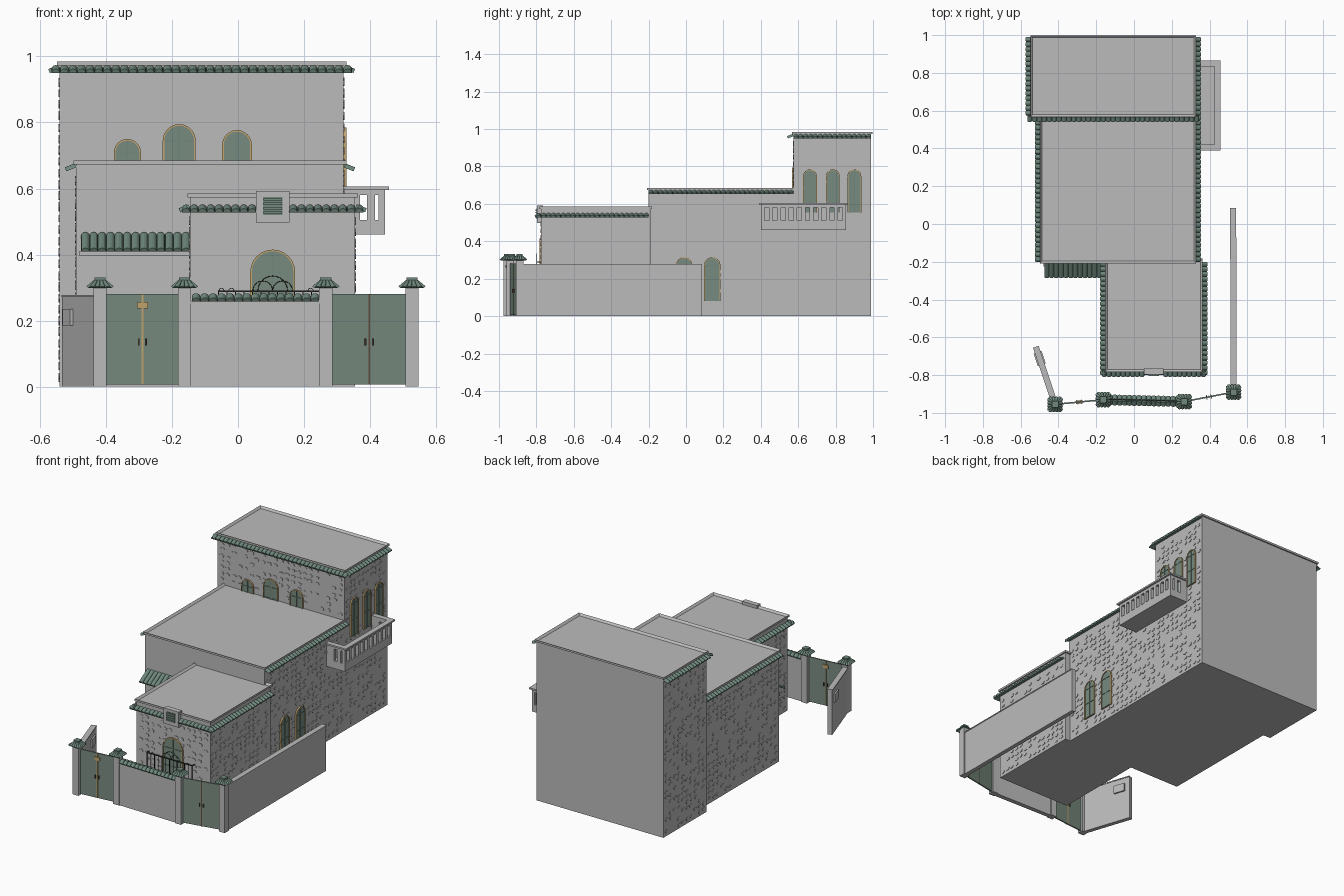
import bpy, bmesh, math, random
from mathutils import Vector, Matrix

random.seed(4)
cube = bpy.data.objects.get("Cube")
if cube:
    bpy.data.objects.remove(cube, do_unlink=True)


def material(name, r, g, b):
    m = bpy.data.materials.new(name)
    m.use_nodes = True
    m.diffuse_color = (r, g, b, 1)
    m.node_tree.nodes["Principled BSDF"].inputs["Base Color"].default_value = (r, g, b, 1)
    return m


WALL = material("grey_plaster", .5, .5, .5)
GREEN = material("sage_green", .19, .26, .215)
TILE = material("tile_green", .16, .25, .205)
GOLD = material("gold_trim", .55, .38, .16)
BROWN = material("dark_brown", .12, .07, .04)
IRON = material("black_iron", .03, .03, .03)
UP = Vector((0, 0, 1))


def make(name, bm, mat):
    bmesh.ops.recalc_face_normals(bm, faces=bm.faces)
    me = bpy.data.meshes.new(name)
    bm.to_mesh(me)
    bm.free()
    me.materials.append(mat)
    ob = bpy.data.objects.new(name, me)
    bpy.context.collection.objects.link(ob)
    return ob


def add_box(bm, lo, hi, frame=Matrix()):
    lo, hi = Vector(lo), Vector(hi)
    m = frame @ Matrix.Translation((lo + hi) / 2) @ Matrix.Diagonal((*(hi - lo), 1))
    return bmesh.ops.create_cube(bm, size=1, matrix=m)["verts"]


def boxes(name, mat, *pairs, frame=Matrix()):
    bm = bmesh.new()
    for lo, hi in pairs:
        add_box(bm, lo, hi, frame)
    return make(name, bm, mat)


def facing(origin, out):
    """Frame with x along the wall, y outward and z up."""
    out = Vector(out).normalized()
    u = UP.cross(out)
    m = Matrix((u, out, UP)).transposed().to_4x4()
    m.translation = origin
    return m


def add_prism(bm, frame, pts, y0, y1):
    a = [bm.verts.new(frame @ Vector((x, y0, z))) for x, z in pts]
    b = [bm.verts.new(frame @ Vector((x, y1, z))) for x, z in pts]
    n = len(pts)
    bm.faces.new(a)
    bm.faces.new(b)
    for i in range(n):
        bm.faces.new((a[i], a[(i + 1) % n], b[(i + 1) % n], b[i]))


# Building blocks with a recessed roof and a projecting rim
def block(name, x0, x1, y0, y1, top):
    bm = bmesh.new()
    add_box(bm, (x0, y0, 0), (x1, y1, top - .012))
    verts = add_box(bm, (x0 - .008, y0 - .008, top - .012), (x1 + .008, y1 + .008, top))
    face = [f for f in bm.faces if all(v in verts for v in f.verts) and f.calc_center_median().z > top - .001]
    bmesh.ops.inset_region(bm, faces=face, thickness=.03)
    for v in face[0].verts:
        v.co.z -= .022
    make(name, bm, WALL)


block("rear_tower", -.54, .32, .575, .99, .985)
block("middle_block", -.49, .32, -.2, .59, .685)
block("front_block", -.145, .355, -.775, -.19, .585)


# Rows of half-round roof tiles running down from a line a-b
def add_tiles(bm, a, b, out, depth, drop, pitch, taper=1):
    a, b, out = Vector(a), Vector(b), Vector(out)
    mid, u = (a + b) / 2, (b - a).normalized()
    fall = out * depth - UP * drop
    n = (out * drop + UP * depth).normalized()
    count = max(1, round((b - a).length / pitch))
    r = (b - a).length / count / 2
    for i in range(count):
        c = a + u * r * (2 * i + 1)
        top = mid + (c - mid) * taper
        rings = []
        for p, s in ((top, r * taper), (c + fall, r)):
            rings.append([bm.verts.new(p + u * s * math.cos(t * math.pi / 6) + n * s * math.sin(t * math.pi / 6))
                          for t in range(7)])
        for k in range(7):
            j = (k + 1) % 7
            bm.faces.new((rings[0][k], rings[0][j], rings[1][j], rings[1][k]))
        bm.faces.new(rings[0])
        bm.faces.new(rings[1])


def eave(name, *runs, depth=.03, drop=.012, pitch=.026):
    bm = bmesh.new()
    for a, b, out in runs:
        add_tiles(bm, a, b, out, depth, drop, pitch)
    make(name, bm, TILE)


L, R, F, B = (-1, 0, 0), (1, 0, 0), (0, -1, 0), (0, 1, 0)
eave("tower_eaves", ((-.54, .575, .962), (-.54, .99, .962), L), ((.32, .575, .962), (.32, .99, .962), R),
     ((-.565, .575, .962), (.345, .575, .962), F))
eave("middle_eaves", ((-.49, -.2, .664), (-.49, .575, .664), L), ((.32, -.2, .664), (.32, .575, .664), R))
eave("front_eaves", ((-.145, -.8, .54), (-.145, -.2, .54), L), ((.355, -.8, .54), (.355, -.2, .54), R),
     ((-.17, -.775, .54), (.055, -.775, .54), F), ((.155, -.775, .54), (.38, -.775, .54), F))
eave("awning_tiles", ((-.475, -.2, .457), (-.145, -.2, .457), F), depth=.08, drop=.048)
boxes("awning_beam", WALL, ((-.48, -.225, .395), (-.145, -.2, .41)))


# Shallow stones scattered over the rendered walls
def stones(name, origin, out, width, height):
    frame = facing(origin, out)
    bm = bmesh.new()
    nx, nz = int(width / .04), int(height / .034)
    for i in range(nx):
        for k in range(nz):
            if random.random() < .35:
                continue
            cx = ((i + .5 + random.uniform(-.1, .1)) / nx - .5) * width
            cz = (k + .5 + random.uniform(-.1, .1)) / nz * height
            spin = random.random()
            pts = []
            for t in range(5):
                ang, s = math.tau * t / 5 + spin, random.uniform(.7, 1)
                pts.append((cx + .018 * s * math.cos(ang), cz + .013 * s * math.sin(ang)))
            add_prism(bm, frame, pts, -.001, .003)
    make(name, bm, WALL)


stones("tower_right_stones", (.32, .78, .01), R, .4, .93)
stones("tower_left_stones", (-.54, .78, .01), L, .4, .93)
stones("tower_front_stones", (-.11, .575, .69), F, .84, .25)
stones("middle_right_stones", (.32, .19, .01), R, .76, .63)
stones("middle_left_stones", (-.49, .19, .01), L, .76, .63)
stones("front_right_stones", (.355, -.49, .01), R, .56, .51)
stones("front_left_stones", (-.145, -.49, .01), L, .56, .51)
stones("front_face_stones", (.105, -.775, .01), F, .48, .5)


# Arched windows: gold surround, green glass and glazing bars
def arch(w, h):
    r = w / 2
    return [(-r, 0), (r, 0)] + [(r * math.cos(t * math.pi / 12), h - r + r * math.sin(t * math.pi / 12))
                                for t in range(13)][0 if h > w / 2 + .001 else 1:]


def window(name, origin, out, w, h):
    frame = facing(origin, out)
    rim = bmesh.new()
    outer, inner = arch(w, h), arch(w - .01, h - .005)
    n = len(outer)
    rows = [[rim.verts.new(frame @ Vector((x, y, z))) for x, z in pts]
            for pts, y in ((outer, 0), (outer, .009), (inner, .009), (inner, 0))]
    for p, q in zip(rows, rows[1:]):
        for i in range(n):
            j = (i + 1) % n
            rim.faces.new((p[i], p[j], q[j], q[i]))
    make(name + "_surround", rim, GOLD)
    glass = bmesh.new()
    add_prism(glass, frame, arch(w - .008, h - .004), -.002, .005)
    make(name + "_glass", glass, GREEN)
    spring = h - w / 2
    bars = [((-.003, 0, 0), (.003, .008, h - .006))]
    for z in (spring, spring * .5):
        bars.append(((-w / 2 + .006, 0, z - .002), (w / 2 - .006, .008, z + .002)))
    boxes(name + "_bars", TILE, *bars, frame=frame)


for i, (x, w, top) in enumerate(((-.335, .082, .75), (-.178, .1, .795), (-.003, .09, .777))):
    window(f"tower_front_window_{i + 1}", (x, .575, .61), F, w, top - .61)
for i, y in enumerate((.663, .785, .9)):
    window(f"tower_side_window_{i + 1}", (.32, y, .555), R, .074, .23)
for i, y in enumerate((-.01, .14)):
    window(f"lower_side_window_{i + 1}", (.32, y, .08), R, .088, .235)
window("front_window", (.105, -.775, .13), F, .136, .285)

# Louvred vent on the front parapet
boxes("vent_plate", WALL, ((.054, -.796, .497), (.156, -.765, .592)))
boxes("vent_panel", TILE, ((.075, -.799, .52), (.135, -.795, .575)))
boxes("vent_louvres", GREEN, *[((.077, -.804, z), (.133, -.798, z + .007)) for z in (.524, .537, .55, .563)])

# Iron railing with scrolls below the front window
rail = [((-.06, -.8, z), (.25, -.794, z + .004)) for z in (.14, .287)]
rail += [((-.06 + i * .0255, -.799, .14), (-.057 + i * .0255, -.796, .288)) for i in range(13)]
rail += [((x, -.798, z), (x + .004, -.774, z + .004)) for x in (-.06, .246) for z in (.14, .287)]
boxes("window_railing", IRON, *rail)
cu = bpy.data.curves.new("railing_scrolls", "CURVE")
cu.dimensions = "3D"
cu.bevel_depth = .001
cu.bevel_resolution = 0
for x, r in ((-.05, .008), (-.02, .008), (.075, .03), (.105, .045), (.135, .03), (.22, .008)):
    s = cu.splines.new("POLY")
    s.points.add(12)
    for t, p in enumerate(s.points):
        p.co = (x + r * math.cos(t * math.pi / 12), -.797, .29 + r * math.sin(t * math.pi / 12), 1)
cu.materials.append(IRON)
bpy.context.collection.objects.link(bpy.data.objects.new("railing_scrolls", cu))

# Side balcony with slotted parapet
parts = [((.32, .4, .46), (.445, .856, .475)), ((.425, .4, .46), (.445, .856, .51)), ((.425, .4, .58), (.445, .856, .596))]
parts += [((.425, .4 + i * .0436, .5), (.445, .42 + i * .0436, .59)) for i in range(11)]
for y in (.4, .836):
    parts += [((.32, y, .46), (.43, y + .02, .505)), ((.32, y, .58), (.43, y + .02, .596))]
    parts += [((x, y, .5), (x + w, y + .02, .59)) for x, w in ((.32, .05), (.39, .025), (.433, .012))]
parts += [((.425, .39, .596), (.457, .866, .606)), ((.32, .39, .596), (.43, .422, .606)), ((.32, .834, .596), (.43, .866, .606))]
boxes("balcony", WALL, *parts)

# Gate pillars with small tiled hip roofs
posts = [Vector(p) for p in ((-.418, -.955, 0), (-.162, -.93, 0), (.266, -.94, 0), (.527, -.89, 0))]
boxes("gate_pillars", WALL, *[(p - Vector((.02, .02, 0)), p + Vector((.02, .02, .305))) for p in posts])
bm = bmesh.new()
for p in posts:
    for out in (L, R, F, B):
        o = Vector(out)
        side = UP.cross(o) * .034
        top = p + o * .013 + UP * .322
        add_tiles(bm, top - side, top + side, o, .022, .024, .017, taper=.45)
    add_box(bm, p + Vector((-.017, -.017, .3)), p + Vector((.017, .017, .331)))
make("pillar_roofs", bm, TILE)


# Walls and gates spanning from point to point
def span(a, b):
    a, b = Vector(a), Vector(b)
    d = b - a
    return facing((a + b) / 2, (d.y, -d.x, 0)), d.length / 2


def wall(name, a, b, t, h):
    frame, s = span(a, b)
    boxes(name, WALL, ((-s, -t, 0), (s, t, h - .006)), ((-s, -t - .003, h - .006), (s, t + .003, h)), frame=frame)
    return frame


wall("right_yard_wall", posts[3], (.525, .085, 0), .013, .279)
left = wall("left_yard_wall", posts[0], (-.52, -.65, 0), .013, .277)
boxes("meter_box", WALL, ((.06, -.022, .185), (.13, .022, .235)), frame=left)
wall("front_yard_wall", posts[1], posts[2], .014, .258)
a, b = (Vector((x, y, .272)) for x, y in ((-.14, -.931), (.246, -.94)))
eave("front_wall_tiles", (a, b, F), (a, b, B), depth=.022, drop=.014)


def gate(name, a, b, strip, w):
    frame, s = span(a, b)
    boxes(name, GREEN, ((-s, -.004, .006), (s, .004, .28)), frame=frame)
    boxes(name + "_strip", strip, ((-w, -.006, .006), (w, .006, .279)), frame=frame)
    boxes(name + "_handle", BROWN, *[((x, -.012, .125), (x + .004, .012, .145)) for x in (-.014, .01)], frame=frame)
    return frame


g = gate("left_gate", posts[0], posts[1], GOLD, .003)
boxes("gate_lock", GOLD, ((-.017, -.009, .236), (.017, .009, .256)), frame=g)
gate("right_gate", posts[2], posts[3], BROWN, .002)
